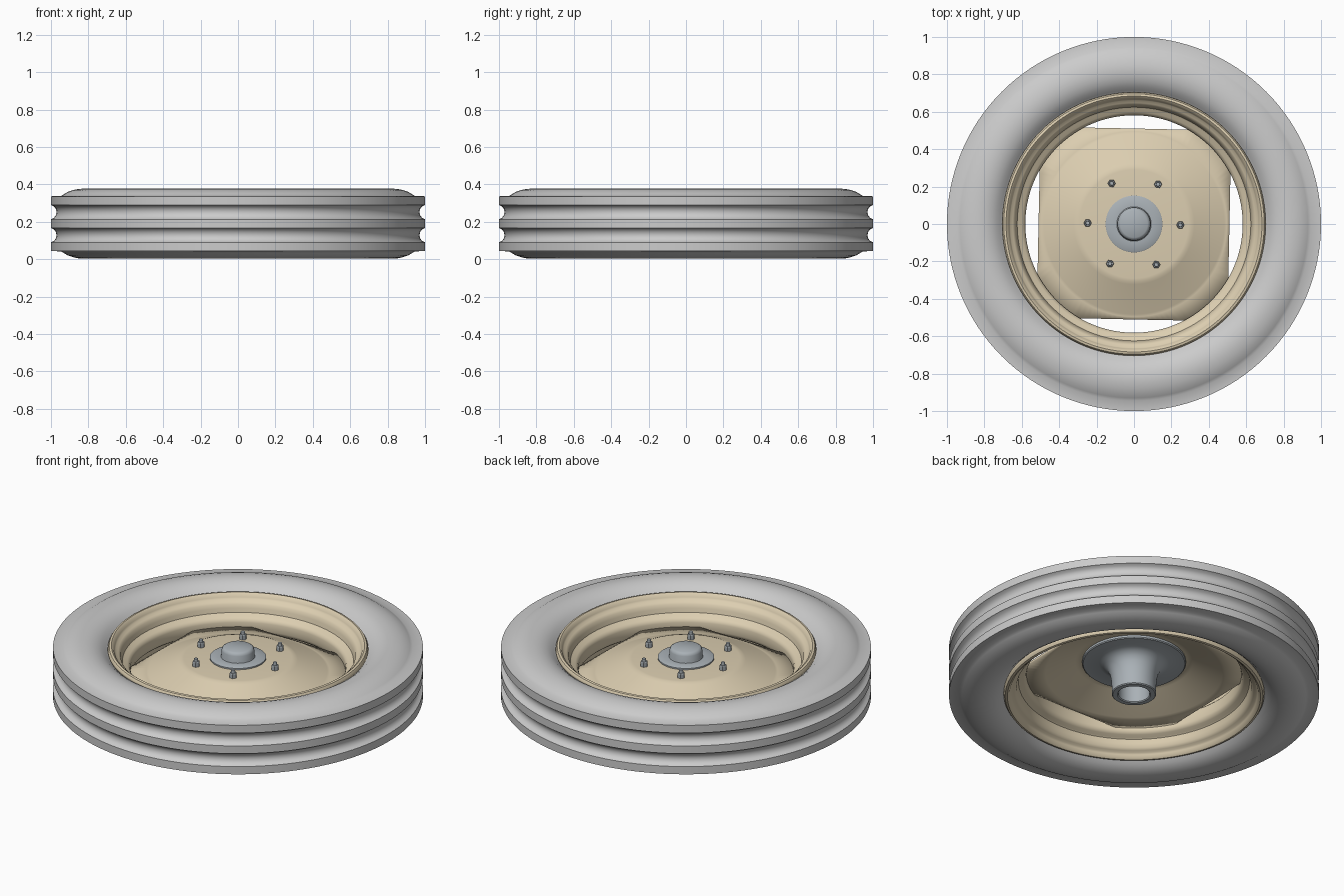
import bpy, bmesh, math

if "Cube" in bpy.data.objects:
    bpy.data.objects.remove(bpy.data.objects["Cube"])

MID = 0.19                      # height of the wheel's mid plane
TWIST = math.radians(-1.2)      # slight turn of disc and studs


def material(name, rgb):
    m = bpy.data.materials.new(name)
    m.diffuse_color = (*rgb, 1)
    m.use_nodes = True
    m.node_tree.nodes["Principled BSDF"].inputs["Base Color"].default_value = m.diffuse_color
    return m


TAN = material("cream_paint", (0.72, 0.62, 0.44))
STEEL = material("steel", (0.40, 0.44, 0.47))


def finish(name, bm, mat=None, angle=30, thickness=0, offset=0):
    bmesh.ops.remove_doubles(bm, verts=bm.verts, dist=1e-5)
    bmesh.ops.recalc_face_normals(bm, faces=bm.faces)
    me = bpy.data.meshes.new(name)
    bm.to_mesh(me)
    bm.free()
    ob = bpy.data.objects.new(name, me)
    bpy.context.collection.objects.link(ob)
    if mat:
        me.materials.append(mat)
    bpy.ops.object.select_all(action='DESELECT')
    ob.select_set(True)
    bpy.context.view_layer.objects.active = ob
    bpy.ops.object.shade_smooth_by_angle(angle=math.radians(angle))
    if thickness:
        mod = ob.modifiers.new("thickness", 'SOLIDIFY')
        mod.thickness, mod.offset = thickness, offset
    return ob


def lathe_mesh(profile, segs, limit=None):
    """Revolve (radius, z) points about z; limit(angle) sets the last ring's radius."""
    bm = bmesh.new()
    rings = []
    for k, (r, z) in enumerate(profile):
        ring = []
        for i in range(segs):
            a = 2 * math.pi * i / segs
            rad = limit(a) if limit and k == len(profile) - 1 else r
            ring.append(bm.verts.new((rad * math.cos(a), rad * math.sin(a), z)))
        rings.append(ring)
    for a, b in zip(rings, rings[1:]):
        for i in range(segs):
            j = (i + 1) % segs
            bm.faces.new((a[i], a[j], b[j], b[i]))
    return bm


def mirrored(half):
    """Turn an upper half profile (offsets from mid plane) into a full one."""
    return ([(r, MID - d) for r, d in reversed(half)] +
            [(r, MID + d) for r, d in half])


# Tyre: three ribs, two rounded grooves, bulging sidewalls
tyre_half = [(1, .023), (.984, .031), (.974, .045), (.97, .062), (.974, .079),
             (.984, .092), (1, .1), (1, .146), (.945, .149), (.93, .158),
             (.91, .17), (.88, .18), (.85, .186), (.82, .187), (.79, .183),
             (.76, .173), (.735, .158), (.715, .14), (.70, .125), (.68, .115),
             (.65, .108)]
finish("tyre", lathe_mesh(mirrored(tyre_half), 128))

# Rim: drop centre, bead seats and rolled flanges
rim_half = [(.585, .022), (.589, .035), (.60, .045), (.618, .052), (.628, .06),
            (.634, .085), (.64, .105), (.65, .115), (.664, .121), (.671, .132),
            (.676, .145), (.685, .152), (.694, .15), (.70, .14), (.701, .13)]
finish("rim", lathe_mesh(mirrored(rim_half), 128), TAN, 35, .008)


# Wheel disc: raised centre, conical slope, square outline trimmed to the rim
def square_edge(a):
    return min(.592, .51 / max(abs(math.cos(a)), abs(math.sin(a))))


disc_profile = [(0, .265), (.29, .265), (.305, .263), (.32, .257),
                (.48, .186), (.495, .181), (.51, .18)]
disc = finish("wheel_disc", lathe_mesh(disc_profile, 120, square_edge),
              TAN, 35, .014, 0)
disc.rotation_euler.z = TWIST

# Hub: mounting flange and flared hollow barrel behind the disc
hub_profile = [(0, .262), (.275, .262), (.28, .257), (.28, .245), (.275, .24),
               (.19, .238), (.165, .228), (.145, .21), (.132, .185),
               (.124, .15), (.12, .10), (.12, .052), (.115, .047), (.09, .047),
               (.085, .052), (.085, .16), (0, .16)]
finish("hub", lathe_mesh(hub_profile, 64), STEEL, 40)

# Hub cap: collar with rounded dust cap in front of the disc
cap_profile = [(.152, .262), (.152, .280), (.148, .283), (.092, .283),
               (.09, .29), (.088, .322), (.083, .334), (.072, .341), (0, .343)]
finish("hub_cap", lathe_mesh(cap_profile, 64), STEEL, 40)

# Six studs with hexagonal nuts
nut = [(0, .262), (.021, .262), (.021, .296), (.018, .300), (0, .300)]
stud = [(0, .29), (.012, .29), (.012, .313), (.010, .316), (0, .316)]
for n in range(6):
    a = TWIST + n * math.pi / 3
    for name, profile, segs in (("wheel_nut", nut, 6), ("wheel_stud", stud, 16)):
        part = finish(f"{name}_{n + 1}", lathe_mesh(profile, segs), STEEL, 30)
        part.location = (.248 * math.cos(a), .248 * math.sin(a), 0)
        part.rotation_euler.z = a
